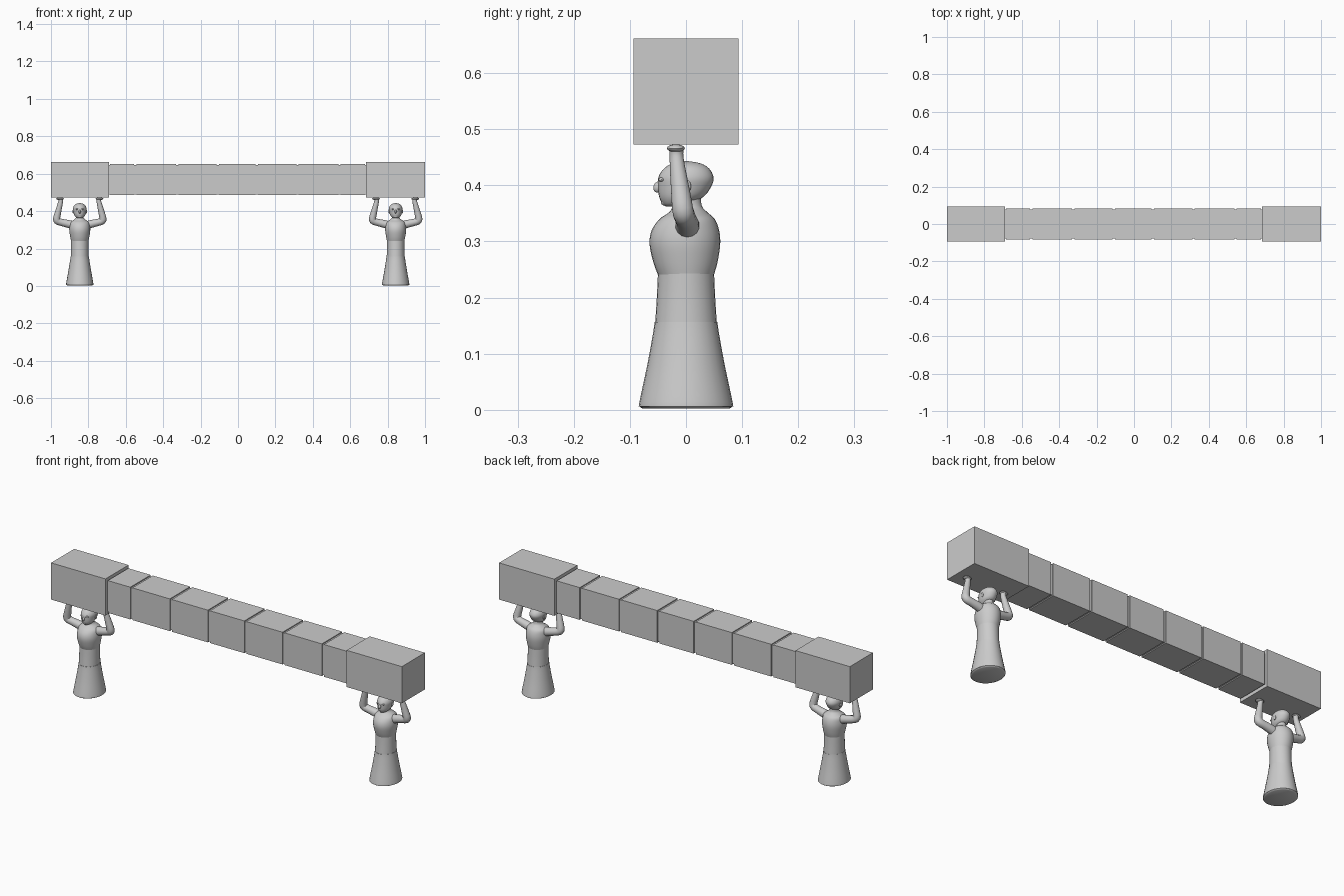
import bpy, bmesh
from math import cos, sin, pi, radians
from mathutils import Vector, Matrix

if "Cube" in bpy.data.objects:
    bpy.data.objects.remove(bpy.data.objects["Cube"])


def finish(name, bm, smooth=True):
    bmesh.ops.recalc_face_normals(bm, faces=bm.faces)
    me = bpy.data.meshes.new(name)
    bm.to_mesh(me)
    bm.free()
    ob = bpy.data.objects.new(name, me)
    bpy.context.collection.objects.link(ob)
    if smooth:
        shade(ob)
    return ob


def shade(ob):
    bpy.ops.object.select_all(action='DESELECT')
    ob.select_set(True)
    bpy.context.view_layer.objects.active = ob
    bpy.ops.object.shade_smooth_by_angle(angle=radians(40))


def box(name, x0, x1, hy, z0, z1):
    bm = bmesh.new()
    m = Matrix.Translation(((x0 + x1) / 2, 0, (z0 + z1) / 2)) @ Matrix.Diagonal((x1 - x0, 2 * hy, z1 - z0, 1))
    bmesh.ops.create_cube(bm, size=1, matrix=m)
    return finish(name, bm, False)


def spline(pts, steps):
    """Catmull-Rom interpolation of equal-length tuples."""
    if steps == 1:
        return pts
    out = []
    for i in range(len(pts) - 1):
        a, b, c, d = (pts[max(i - 1, 0)], pts[i], pts[i + 1], pts[min(i + 2, len(pts) - 1)])
        for s in range(steps):
            t = s / steps
            out.append(tuple(q + t / 2 * (r - p + t * (2 * p - 5 * q + 4 * r - w + t * (3 * (q - r) + w - p)))
                             for p, q, r, w in zip(a, b, c, d)))
    return out + [pts[-1]]


def loft(name, x, rings, steps=4, n=28):
    """Stack of horizontal ellipses: (z, centre y, radius x, radius y)."""
    bm = bmesh.new()
    loops = [[bm.verts.new((x + rx * cos(2 * pi * k / n), cy + ry * sin(2 * pi * k / n), z)) for k in range(n)]
             for z, cy, rx, ry in spline(rings, steps)]
    for a, b in zip(loops, loops[1:]):
        for k in range(n):
            bm.faces.new((a[k], a[(k + 1) % n], b[(k + 1) % n], b[k]))
    bm.faces.new(loops[0])
    bm.faces.new(loops[-1])
    return finish(name, bm)


def limb(name, x, side, pts, n=14):
    """Round tube along (x, y, z, radius) points, framed about the y axis."""
    bm = bmesh.new()
    path = spline(pts, 3)
    pos = [Vector(p[:3]) for p in path]
    loops = []
    for i, p in enumerate(pos):
        tan = (pos[min(i + 1, len(pos) - 1)] - pos[max(i - 1, 0)]).normalized()
        u = Vector((0, 1, 0)).cross(tan).normalized()
        v = tan.cross(u)
        ring = []
        for k in range(n):
            q = p + path[i][3] * (u * cos(2 * pi * k / n) + v * sin(2 * pi * k / n))
            ring.append(bm.verts.new((x + side * q.x, q.y, q.z)))
        loops.append(ring)
    for a, b in zip(loops, loops[1:]):
        for k in range(n):
            bm.faces.new((a[k], a[(k + 1) % n], b[(k + 1) % n], b[k]))
    bm.faces.new(loops[0])
    bm.faces.new(loops[-1])
    return finish(name, bm)


def ball(name, loc, size, tilt=0):
    bm = bmesh.new()
    m = Matrix.Translation(loc) @ Matrix.Rotation(tilt, 4, 'X') @ Matrix.Diagonal((*size, 1))
    bmesh.ops.create_uvsphere(bm, u_segments=16, v_segments=10, radius=1, matrix=m)
    return finish(name, bm)


# Beam: end blocks, segments and a slightly thinner core showing in the joints
box("end_block_left", -1, -0.69, 0.094, 0.473, 0.662)
box("end_block_right", 0.685, 1, 0.094, 0.473, 0.662)
box("beam_core", -0.7, 0.7, 0.078, 0.490, 0.646)
joints = [-0.69, -0.55, -0.325, -0.108, 0.1, 0.318, 0.542, 0.685]
for i, (a, b) in enumerate(zip(joints, joints[1:])):
    box(f"beam_segment_{i}", a + 0.006, b - 0.006, 0.083, 0.485, 0.651)


def figure(x, tag):
    # Robe in two tiers, then torso and neck
    loft("skirt_" + tag, x, [(0.002, 0, 0.066, 0.077), (0.006, 0, 0.072, 0.083), (0.014, 0, 0.0725, 0.083),
                             (0.08, 0, 0.061, 0.069), (0.135, 0, 0.052, 0.059), (0.156, 0, 0.049, 0.056)])
    loft("waist_" + tag, x, [(0.154, 0, 0.048, 0.055), (0.20, 0, 0.047, 0.052), (0.244, 0, 0.047, 0.050)])
    loft("torso_" + tag, x, [(0.238, 0, 0.046, 0.049), (0.262, -0.001, 0.051, 0.057), (0.295, -0.002, 0.056, 0.063),
                             (0.32, -0.001, 0.055, 0.060), (0.34, 0.002, 0.050, 0.049), (0.352, 0.004, 0.034, 0.034),
                             (0.364, 0.002, 0.021, 0.026), (0.39, 0, 0.020, 0.026)])
    # Head with face details
    loft("head_" + tag, x, [(0.362, -0.022, 0.010, 0.014), (0.367, -0.018, 0.020, 0.024), (0.38, -0.008, 0.030, 0.040),
                            (0.40, -0.002, 0.035, 0.048), (0.415, 0, 0.036, 0.049), (0.43, 0.001, 0.030, 0.040),
                            (0.439, 0.001, 0.018, 0.025), (0.443, 0.001, 0.002, 0.003)])
    ball("nose_" + tag, (x, -0.050, 0.397), (0.006, 0.008, 0.010), radians(-20))
    ball("lips_" + tag, (x, -0.040, 0.379), (0.010, 0.007, 0.004))
    ball("chin_" + tag, (x, -0.035, 0.370), (0.011, 0.010, 0.007))
    for s in (-1, 1):
        end = f"{tag}_{'a' if s < 0 else 'b'}"
        ball("brow_" + end, (x + s * 0.013, -0.043, 0.410), (0.010, 0.006, 0.004))
        ball("ear_" + end, (x + s * 0.035, 0.002, 0.398), (0.004, 0.007, 0.011))
        # Raised arm bent at the elbow, flat palm under the block
        limb("arm_" + end, x, s, [(0.030, 0.002, 0.322, 0.022), (0.060, 0.002, 0.331, 0.021),
                                  (0.095, 0, 0.339, 0.019), (0.117, -0.003, 0.346, 0.019),
                                  (0.124, -0.006, 0.358, 0.019), (0.117, -0.010, 0.39, 0.017),
                                  (0.107, -0.015, 0.43, 0.014), (0.102, -0.017, 0.452, 0.0125),
                                  (0.102, -0.017, 0.464, 0.013)])
        ball("palm_" + end, (x + s * 0.105, -0.018, 0.466), (0.021, 0.016, 0.007))


figure(-0.846, "left")
figure(0.843, "right")
